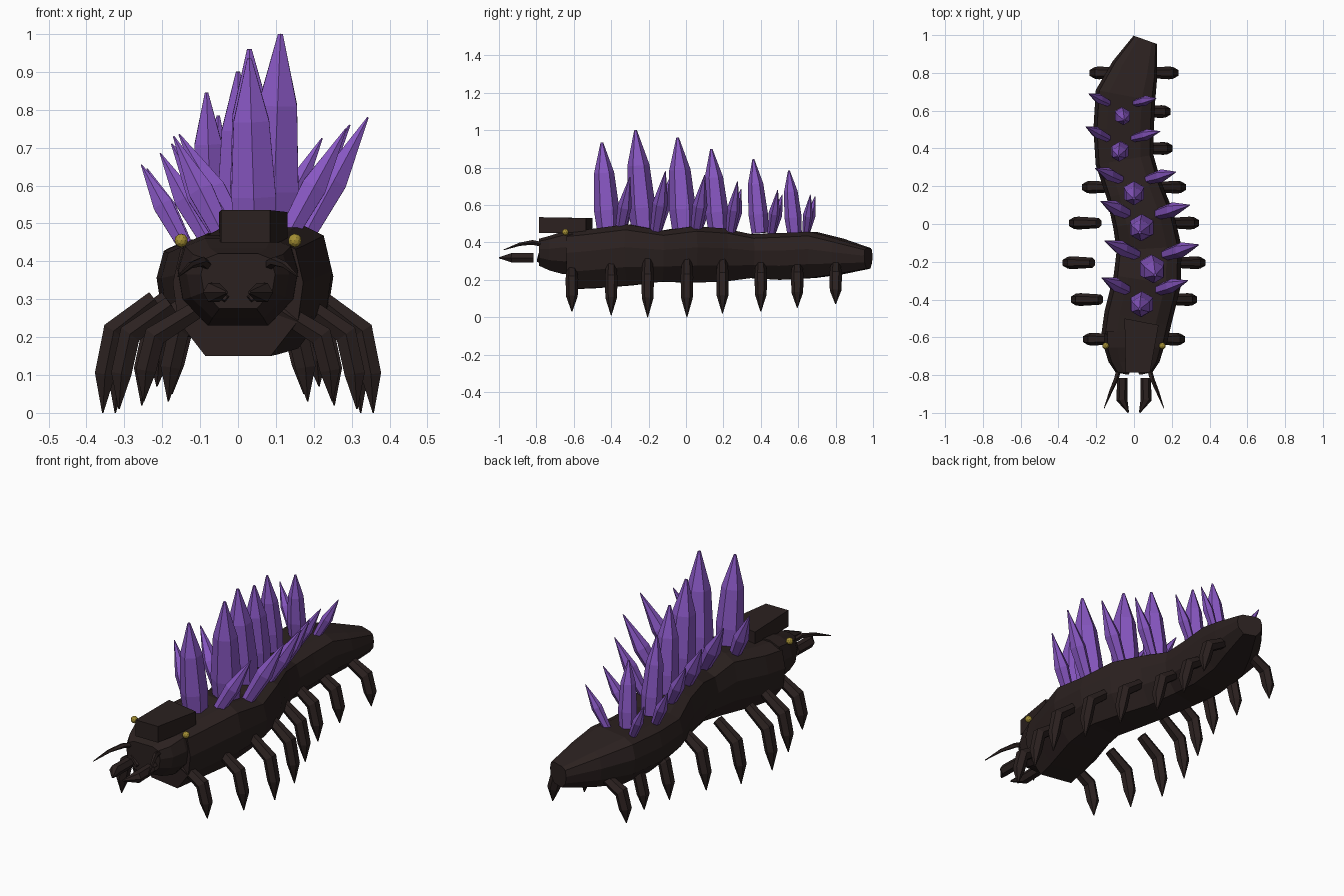
import bpy, bmesh, math
from mathutils import Vector

if "Cube" in bpy.data.objects:
    bpy.data.objects.remove(bpy.data.objects["Cube"])


def material(name, color):
    m = bpy.data.materials.new(name)
    m.diffuse_color = (*color, 1)
    m.use_nodes = True
    m.node_tree.nodes["Principled BSDF"].inputs["Base Color"].default_value = m.diffuse_color
    return m


SHELL = material("dark brown shell", (0.024, 0.015, 0.014))
PURPLE = material("purple crystal", (0.245, 0.095, 0.54))
GOLD = material("gold eye", (0.38, 0.28, 0.035))


def loft(name, rings, mat):
    """Skin a list of equal-length point rings and cap both ends."""
    bm = bmesh.new()
    vs = [[bm.verts.new(p) for p in r] for r in rings]
    n = len(vs[0])
    for a, b in zip(vs, vs[1:]):
        for i in range(n):
            j = (i + 1) % n
            bm.faces.new((a[i], a[j], b[j], b[i]))
    bm.faces.new(vs[0][::-1])
    bm.faces.new(vs[-1])
    bmesh.ops.recalc_face_normals(bm, faces=bm.faces)
    me = bpy.data.meshes.new(name)
    bm.to_mesh(me)
    bm.free()
    me.materials.append(mat)
    ob = bpy.data.objects.new(name, me)
    bpy.context.collection.objects.link(ob)
    return ob


def tube(name, path, radii, mat, sides=6):
    """Faceted tapering tube along a path."""
    pts = [Vector(p) for p in path]
    rings = []
    for i, (p, r) in enumerate(zip(pts, radii)):
        t = (pts[min(i + 1, len(pts) - 1)] - pts[max(i - 1, 0)]).normalized()
        u = Vector((0, 1, 0)) if abs(t.y) < 0.7 else Vector((1, 0, 0))
        u = (u - t * u.dot(t)).normalized()
        v = t.cross(u)
        angs = [2 * math.pi * k / sides for k in range(sides)]
        rings.append([p + r * (math.cos(a) * u + math.sin(a) * v) for a in angs])
    return loft(name, rings, mat)


# Boxy cross-section with chamfered corners, in unit half-width / half-height
SECTION = [(-.55, 1), (.55, 1), (.88, .82), (1, .25), (.92, -.4),
           (.5, -1), (-.5, -1), (-.92, -.4), (-1, .25), (-.88, .82)]

# Body stations: y, centre x, half width, bottom z, top z
BODY = [(-.61, 0, .175, .15, .46), (-.50, .02, .18, .155, .47),
        (-.30, .07, .18, .17, .497), (-.13, .08, .172, .19, .462),
        (.02, .05, .165, .185, .487), (.18, .0, .15, .19, .475),
        (.34, -.05, .155, .21, .443), (.50, -.055, .16, .2, .45),
        (.68, -.045, .16, .21, .457), (.82, .005, .125, .23, .42),
        (.975, .06, .066, .26, .37)]
rings = []
for i, (y, cx, w, lo, hi) in enumerate(BODY):
    a, b = BODY[max(i - 1, 0)], BODY[min(i + 1, len(BODY) - 1)]
    d = Vector((b[0] - a[0], -(b[1] - a[1]))).normalized()
    rings.append([(cx + d.x * sx * w, y + d.y * sx * w, (hi + lo) / 2 + sz * (hi - lo) / 2)
                  for sx, sz in SECTION])
loft("body", rings, SHELL)

# Head tapering to a blunt face
HEAD = [(-.785, .098, .275, .42), (-.73, .135, .25, .435),
        (-.655, .158, .23, .46), (-.57, .16, .23, .47)]
loft("head", [[(sx * w, y, (hi + lo) / 2 + sz * (hi - lo) / 2) for sx, sz in SECTION]
              for y, w, lo, hi in HEAD], SHELL)

# Block on top of the head, wider and skewed at the back
loft("head_block", [
    [(-.045, -.785, .45), (.085, -.785, .45), (.085, -.785, .535), (-.045, -.785, .535)],
    [(-.05, -.5, .45), (.13, -.535, .45), (.13, -.535, .53), (-.05, -.5, .53)]], SHELL)

for s, side in ((-1, "left"), (1, "right")):
    # Eyes
    bpy.ops.mesh.primitive_ico_sphere_add(subdivisions=2, radius=.018,
                                          location=(s * .15, -.645, .455))
    eye = bpy.context.object
    eye.name = side + "_eye"
    eye.data.materials.append(GOLD)
    # Antennae
    tube(side + "_antenna",
         [(s * .075, -.75, .385), (s * .095, -.82, .4), (s * .125, -.89, .39),
          (s * .158, -.975, .36)], [.014, .013, .009, .002], SHELL, 5)
    # Mandibles
    tube(side + "_mandible",
         [(s * .062, -.815, .318), (s * .064, -.93, .318), (s * .03, -.998, .318)],
         [.028, .029, .004], SHELL)
    # Snout ridge
    tube(side + "_snout_ridge",
         [(s * .03, -.79, .3), (s * .075, -.775, .335)], [.01, .016], SHELL, 5)

# Leg pairs: y, outer reach, tip z, top z
LEGS = [(-.61, .28, .03, .27), (-.4, .345, .01, .285), (-.205, .388, 0, .3),
        (.005, .355, 0, .3), (.195, .285, .02, .3), (.4, .215, .03, .295),
        (.595, .205, .05, .29), (.8, .245, .07, .285)]
for n, (y, reach, lo, hi) in enumerate(LEGS, 1):
    for s, side in ((-1, "left"), (1, "right")):
        path = [(s * (reach - dx), y, lo + t * (hi - lo)) for dx, t in
                ((.168, 1), (.06, .72), (.037, .34), (.031, 0))]
        tube(f"{side}_leg_{n}", path, [.027, .034, .031, .002], SHELL)


def crystal(name, base, tip, r, shape):
    base, tip = Vector(base), Vector(tip)
    tube(name, [base.lerp(tip, t) for t, _ in shape], [r * k for _, k in shape], PURPLE)


BIG = ((0, .85), (.25, 1), (.66, .8), (1, .1))
SMALL = ((0, .7), (.5, 1), (1, .06))

# Crystal clusters: base x, y, radius; tip x, y, z; left tip; right tip
CLUSTERS = [
    ((.045, -.415, .068), (.03, -.45, .935), (-.17, -.285, .73), (.285, -.30, .75)),
    ((.09, -.225, .074), (.112, -.27, 1.0), (-.155, -.09, .735), (.343, -.11, .78)),
    ((.045, -.01, .072), (.03, -.045, .96), (-.175, .12, .71), (.295, .10, .76)),
    ((.0, .175, .062), (.0, .135, .9), (-.205, .295, .685), (.222, .275, .725)),
    ((-.07, .395, .052), (-.083, .36, .845), (-.255, .515, .655), (.138, .49, .68)),
    ((-.065, .58, .046), (-.052, .55, .785), (-.24, .69, .645), (.118, .665, .655))]
for n, ((x, y, r), tip, left, right) in enumerate(CLUSTERS, 1):
    crystal(f"main_crystal_{n}", (x, y, .45), tip, r, BIG)
    crystal(f"left_crystal_{n}", (x - .07, y + .06, .44), left, r * .5 + .004, SMALL)
    crystal(f"right_crystal_{n}", (x + .07, y + .06, .44), right, r * .5 + .004, SMALL)
